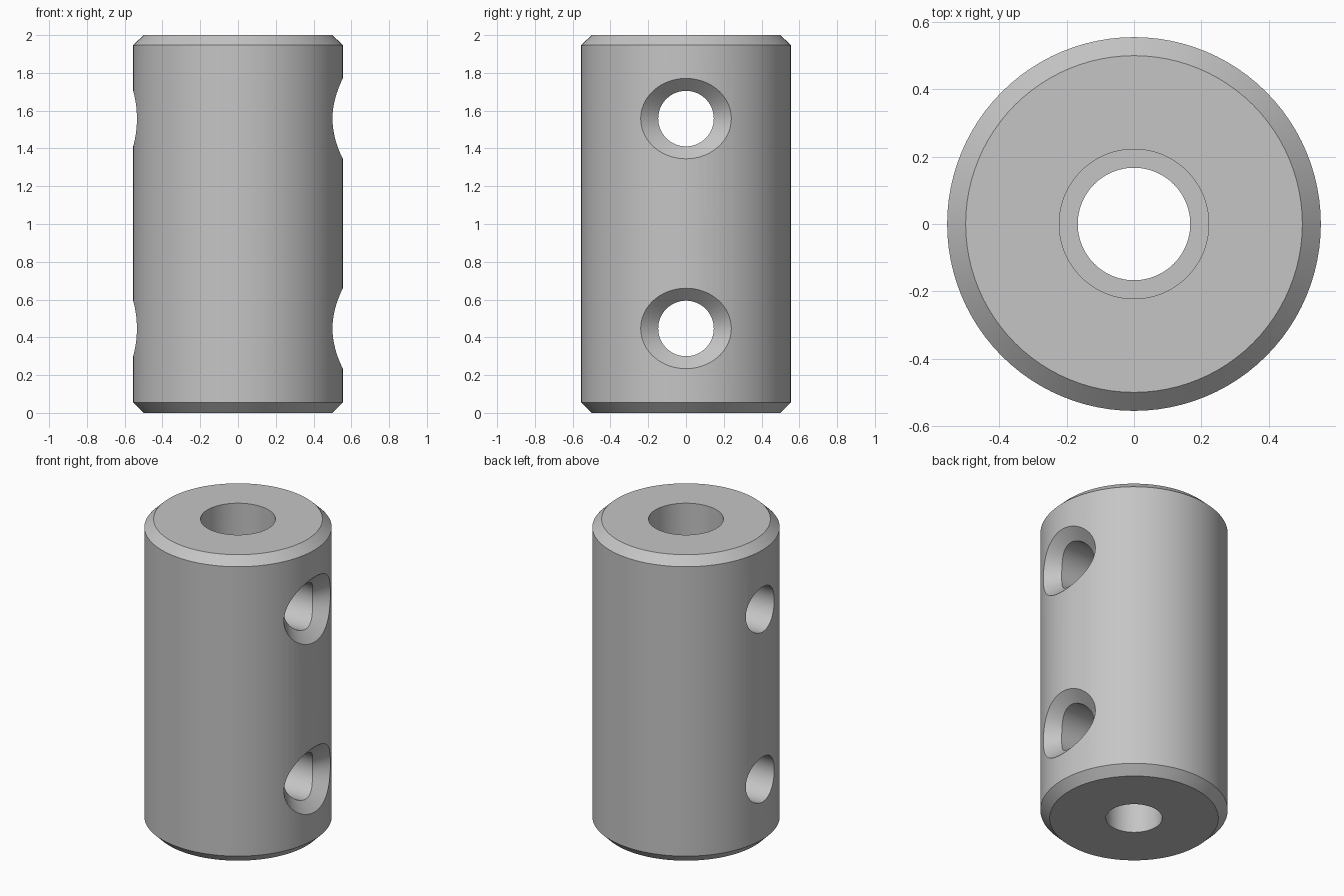
import bpy, bmesh
from math import sin, cos, tau, radians

cube = bpy.data.objects.get("Cube")
if cube:
    bpy.data.objects.remove(cube, do_unlink=True)

SIDES = 96
HOLE_R = 0.147

metal = bpy.data.materials.new("grey metal")
metal.use_nodes = True
colour = (0.56, 0.56, 0.56, 1)
metal.diffuse_color = colour
metal.node_tree.nodes["Principled BSDF"].inputs["Base Color"].default_value = colour


def skin_rings(name, rings, closed=False):
    """Bridge rings of points into a solid, capped at the ends unless closed."""
    bm = bmesh.new()
    loops = [[bm.verts.new(p) for p in ring] for ring in rings]
    pairs = list(zip(loops, loops[1:]))
    if closed:
        pairs.append((loops[-1], loops[0]))
    else:
        bm.faces.new(loops[0])
        bm.faces.new(loops[-1])
    for a, b in pairs:
        for i in range(SIDES):
            j = (i + 1) % SIDES
            bm.faces.new((a[i], a[j], b[j], b[i]))
    bmesh.ops.recalc_face_normals(bm, faces=bm.faces)
    mesh = bpy.data.meshes.new(name)
    bm.to_mesh(mesh)
    bm.free()
    mesh.materials.append(metal)
    obj = bpy.data.objects.new(name, mesh)
    bpy.context.collection.objects.link(obj)
    return obj


angles = [tau * i / SIDES for i in range(SIDES)]

# Sleeve: chamfered outside, stepped bore inside
profile = [(0.5, 0), (0.555, 0.055), (0.555, 1.947), (0.5, 2),
           (0.222, 2), (0.222, 1), (0.167, 1), (0.167, 0)]
sleeve = skin_rings("coupling_sleeve",
                    [[(r * cos(a), r * sin(a), z) for a in angles] for r, z in profile],
                    closed=True)


# Cross hole: straight through, flared where it leaves the +x side
def cross_hole(name, z):
    def flare(a, t):
        inner = (0.489 - 0.053 * cos(a) ** 2, HOLE_R * cos(a), HOLE_R * sin(a))
        y, h = 0.24 * cos(a), 0.213 * sin(a)
        outer = ((0.555 ** 2 - y * y) ** 0.5, y, h)
        p = [i + t * (o - i) for i, o in zip(inner, outer)]
        return p[0], p[1], p[2] + z

    start = [(-0.8, HOLE_R * cos(a), z + HOLE_R * sin(a)) for a in angles]
    rings = [start, [flare(a, 0) for a in angles], [flare(a, 1.8) for a in angles]]
    rings.append([(0.9, y, h) for x, y, h in rings[-1]])
    return skin_rings(name, rings)


bpy.context.view_layer.objects.active = sleeve
for label, z in (("lower", 0.447), ("upper", 1.558)):
    cutter = cross_hole(label + "_hole_cutter", z)
    cut = sleeve.modifiers.new(label + " hole", "BOOLEAN")
    cut.object = cutter
    cut.operation = "DIFFERENCE"
    cut.solver = "EXACT"
    bpy.ops.object.modifier_apply(modifier=cut.name)
    bpy.data.objects.remove(cutter, do_unlink=True)

bpy.ops.object.select_all(action="DESELECT")
sleeve.select_set(True)
bpy.ops.object.shade_smooth_by_angle(angle=radians(25))
